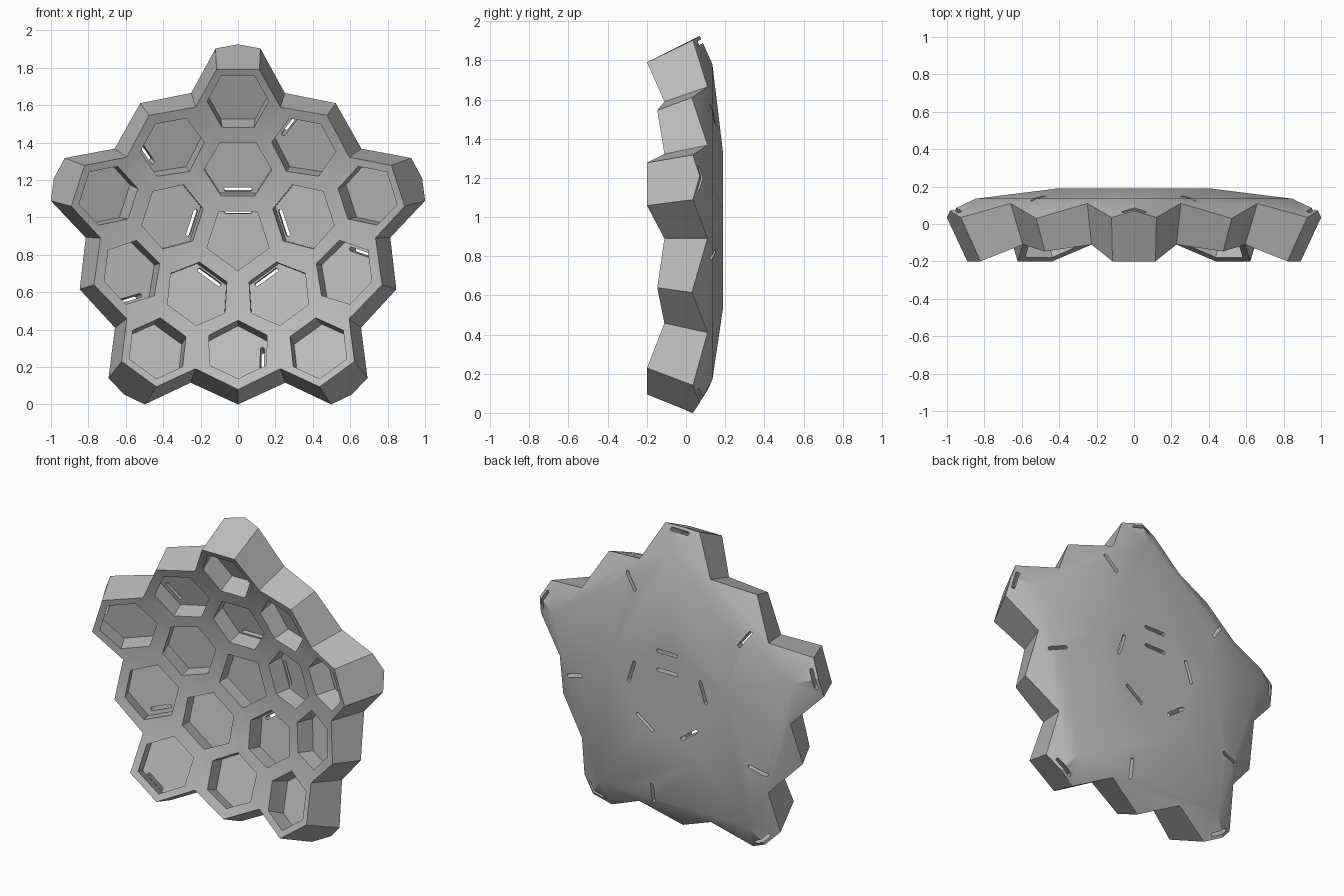
import bpy, bmesh, math
from mathutils import Vector, Matrix

cube = bpy.data.objects.get("Cube")
if cube:
    bpy.data.objects.remove(cube)

MID_Z = 0.89
FOCUS = Vector((0, -1.6, MID_Z))      # point that all pocket walls aim at


def dish(r, lat):
    """Depth of the concave front at a distance from the centre."""
    return 0.06 - 0.315 * (r * r + lat * lat)


def pt(k, r, lat=0.0, y=None):
    """Point at radius r on spoke k (fifths of a turn), shifted sideways by lat."""
    a = math.radians(90 - 72 * k)
    if y is None:
        y = dish(r, lat)
    return Vector((r * math.cos(a) + lat * math.sin(a), y,
                   MID_Z + r * math.sin(a) - lat * math.cos(a)))


def push(p, s):
    return FOCUS + (p - FOCUS) * s


# Shared cell corners on the dish
def A(k): return pt(k + 0.5, 0.222)
def B(k): return pt(k + 0.5, 0.405)
def C(k, s): return pt(k, 0.56, 0.125 * s)
def D(k, s): return pt(k, 0.699, 0.227 * s)
def F(k, s): return pt(k, 0.90, 0.115 * s)
def M(k): return pt(k + 0.5, 0.81)


# Outline and crease points on the back
def P(k, s): return pt(k, 1.013, 0.12 * s, 0.035)
def apex(k): return pt(k, 1.035, 0, 0.07)
def V(k, s): return pt(k, 0.775, 0.25 * s, 0.11)
def N(k): return pt(k + 0.5, 0.89, 0, 0.03)
def G(k): return pt(k, 0.89, 0, 0.135)
def H(k): return pt(k, 0.43, 0, 0.19)


bm = bmesh.new()


def face(*pts):
    bm.faces.new([bm.verts.new(p) for p in pts])


def cell(corners, rim, s):
    """Rim band, pocket walls and pocket floor of one cell."""
    floor = [push(p, s) for p in rim]
    n = len(rim)
    for i in range(n):
        j = (i + 1) % n
        face(corners[i], corners[j], rim[j], rim[i])
        face(rim[i], rim[j], floor[j], floor[i])
    face(*floor)


def ring(k, half):
    """Closed rim from (radius, side) points mirrored across spoke k."""
    return [pt(k, r, l) for r, l in half] + \
           [pt(k, r, -l) for r, l in reversed(half) if l > 0]


# Central five-sided cell
cell([A(k) for k in range(5)], [pt(k + 0.5, 0.175) for k in range(5)], 1.055)

for k in range(5):
    # Inner cell
    cell([A(k), B(k), C(k, 1), C(k, -1), B(k - 1), A(k - 1)],
         ring(k, [(0.225, 0.09), (0.365, 0.18), (0.51, 0.095)]), 1.068)
    # Tip cell
    cell([C(k, 1), D(k, 1), F(k, 1), F(k, -1), D(k, -1), C(k, -1)],
         ring(k, [(0.59, 0.085), (0.73, 0.165), (0.865, 0.09)]), 1.08)
    # Cell between two tips
    half = [(0.44, 0), (0.52, 0.155), (0.68, 0.152), (0.752, 0)]
    rim = [pt(k + 0.5, r, l) for r, l in half] + \
          [pt(k + 0.5, r, -l) for r, l in half[2:0:-1]]
    cell([B(k), C(k + 1, -1), D(k + 1, -1), M(k), D(k, 1), C(k, 1)], rim, 1.07)
    # Outer walls
    face(F(k, -1), F(k, 1), P(k, 1), apex(k), P(k, -1))
    face(F(k, 1), D(k, 1), V(k, 1), P(k, 1))
    face(D(k, 1), M(k), N(k), V(k, 1))
    face(M(k), D(k + 1, -1), V(k + 1, -1), N(k))
    face(D(k, -1), F(k, -1), P(k, -1), V(k, -1))
    # Back
    face(G(k), apex(k), P(k, 1), V(k, 1))
    face(G(k), V(k, -1), P(k, -1), apex(k))
    face(V(k, 1), N(k), V(k + 1, -1))
    face(G(k), V(k, 1), V(k + 1, -1), G(k + 1))
    face(H(k), G(k), G(k + 1), H(k + 1))
face(*[H(k) for k in range(5)])

bmesh.ops.remove_doubles(bm, verts=bm.verts, dist=0.0005)
bmesh.ops.recalc_face_normals(bm, faces=bm.faces)


def make(name, source):
    mesh = bpy.data.meshes.new(name)
    source.to_mesh(mesh)
    source.free()
    obj = bpy.data.objects.new(name, mesh)
    bpy.context.collection.objects.link(obj)
    return obj


panel = make("honeycomb_dish", bm)

# Slot cutters: rounded bars aimed at the focus
cut = bmesh.new()


def slot(centre, along, length, width=0.022):
    axis = (centre - FOCUS).normalized()
    u = (along - axis * along.dot(axis)).normalized()
    v = axis.cross(u)
    loop = []
    for i in range(12):
        a = math.radians(30 * i + 15)
        side = math.copysign((length - width) / 2, math.cos(a))
        loop.append(centre + u * (side + math.cos(a) * width / 2)
                    + v * math.sin(a) * width / 2)
    low = [cut.verts.new(p - axis * 0.05) for p in loop]
    high = [cut.verts.new(p + axis * 0.28) for p in loop]
    cut.faces.new(low[::-1])
    cut.faces.new(high)
    for i in range(12):
        j = (i + 1) % 12
        cut.faces.new([low[i], low[j], high[j], high[i]])


def across(k): return pt(k, 0, 1, 0) - pt(k, 0, 0, 0)
def outward(k): return pt(k, 1, 0, 0) - pt(k, 0, 0, 0)


slot(pt(0, 0.142, 0, 0.15), across(0), 0.15)
for k in range(5):
    slot(pt(k, 0.257, 0, 0.13), across(k), 0.15)
    slot(pt(k, 0.905, 0, -0.09), across(k), 0.13)
    slot(pt(k + 0.5, 0.64, -0.128, 0.03), outward(k + 0.5), 0.13)
bmesh.ops.recalc_face_normals(cut, faces=cut.faces)
cutter = make("slot_cutters", cut)

mod = panel.modifiers.new("slots", 'BOOLEAN')
mod.operation = 'DIFFERENCE'
mod.solver = 'EXACT'
mod.object = cutter
bpy.ops.object.select_all(action='DESELECT')
panel.select_set(True)
bpy.context.view_layer.objects.active = panel
bpy.ops.object.modifier_apply(modifier=mod.name)
bpy.data.objects.remove(cutter)

# One plain grey
grey = bpy.data.materials.new("plain_grey")
grey.use_nodes = True
colour = (0.5, 0.5, 0.5, 1)
grey.diffuse_color = colour
grey.node_tree.nodes["Principled BSDF"].inputs["Base Color"].default_value = colour
panel.data.materials.clear()
panel.data.materials.append(grey)
bpy.ops.object.shade_smooth_by_angle(angle=math.radians(25))
